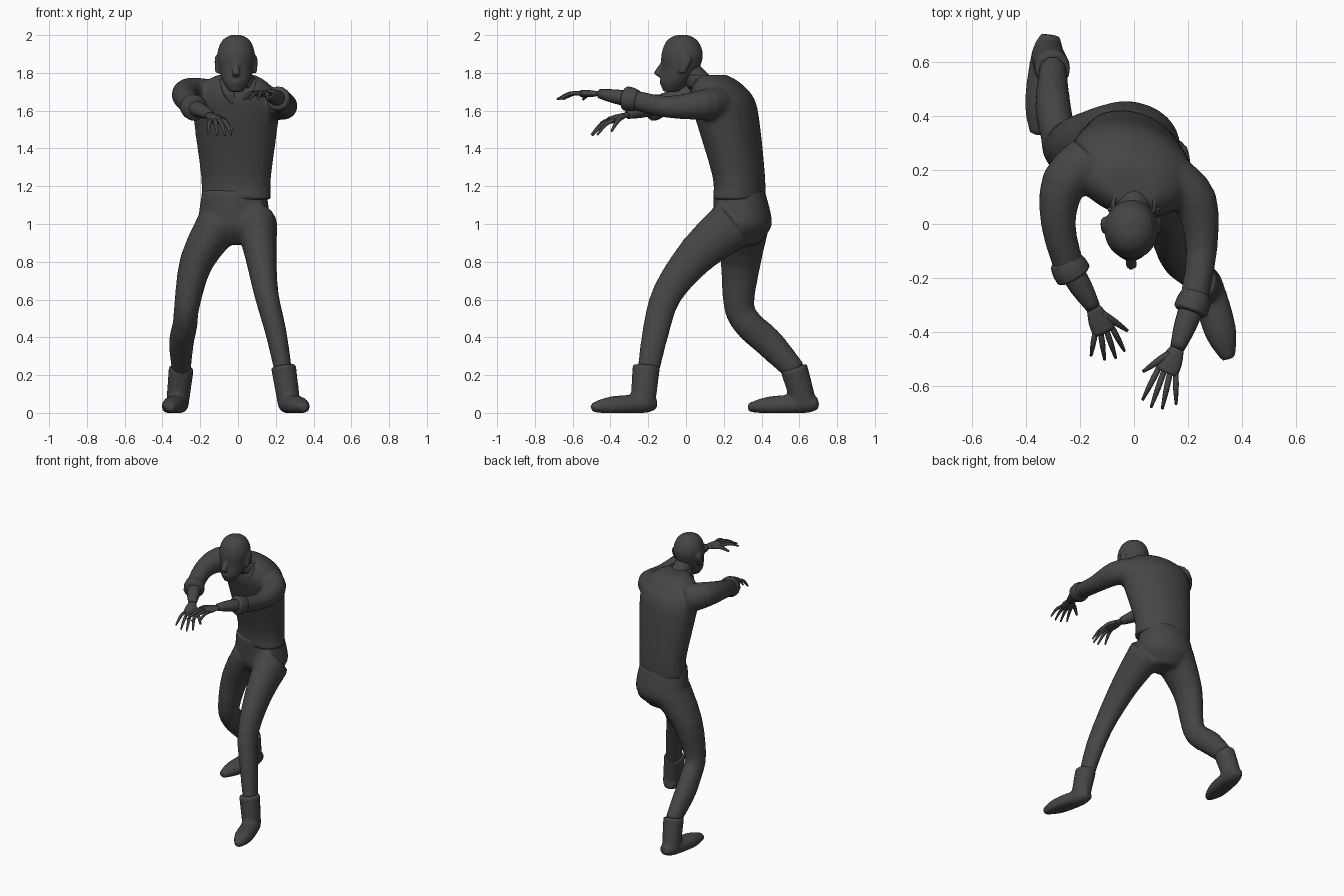
import bpy, bmesh, math
from mathutils import Vector

cube = bpy.data.objects.get("Cube")
if cube:
    bpy.data.objects.remove(cube)

COLOUR = (.06, .06, .06, 1)
charcoal = bpy.data.materials.new("charcoal")
charcoal.use_nodes = True
charcoal.diffuse_color = COLOUR
shader = charcoal.node_tree.nodes["Principled BSDF"]
shader.inputs["Base Color"].default_value = COLOUR

ACROSS = Vector((1, 0, 0))
UP = Vector((0, 0, 1))


def spline(points, steps=3):
    """Smooth curve through points whose fourth value is a radius."""
    points = [Vector(p) for p in points]
    padded = [points[0]] + points + [points[-1]]
    curve = []
    for before, start, end, after in zip(padded, padded[1:], padded[2:], padded[3:]):
        leave, arrive = (end - before) / 2, (after - start) / 2
        for step in range(steps):
            t = step / steps
            ease = t * t * (3 - 2 * t)
            curve.append(start.lerp(end, ease) + leave * (t * (1 - t) ** 2)
                         - arrive * (t * t * (1 - t)))
    return curve + [points[-1]]


def limb(bm, points, depth=1, side=ACROSS, axis=None, caps=True, sides=16):
    """Skin ellipses along a smooth path; depth is thickness over width."""
    path = spline(points)
    loops = []
    for i, centre in enumerate(path):
        ahead, behind = path[min(i + 1, len(path) - 1)], path[max(i - 1, 0)]
        tangent = (axis or (ahead - behind).xyz).normalized()
        wide = (side - tangent * side.dot(tangent)).normalized() * centre.w
        deep = tangent.cross(wide) * depth
        loop = []
        for k in range(sides):
            angle = math.tau * k / sides
            p = centre.xyz + wide * math.cos(angle) + deep * math.sin(angle)
            p.z = max(p.z, 0)
            loop.append(bm.verts.new(p))
        loops.append(loop)
    for low, high in zip(loops, loops[1:]):
        for k in range(sides):
            bm.faces.new((low[k - 1], low[k], high[k], high[k - 1]))
    if caps:
        bm.faces.new(loops[0])
        bm.faces.new(loops[-1])


def column(bm, x, profile, depth, turn=0, caps=True):
    """Stack level ellipses given as (y, z, half width), turned about z."""
    a = math.radians(turn)
    side = Vector((math.cos(a), math.sin(a), 0))
    limb(bm, [(x, *level) for level in profile], depth, side, UP, caps, sides=24)


def finish(name, bm, voxel=None):
    """Make a smooth object, fusing overlapping pieces when a voxel is given."""
    bmesh.ops.recalc_face_normals(bm, faces=bm.faces)
    for face in bm.faces:
        face.smooth = True
    mesh = bpy.data.meshes.new(name)
    bm.to_mesh(mesh)
    bm.free()
    mesh.materials.append(charcoal)
    part = bpy.data.objects.new(name, mesh)
    bpy.context.collection.objects.link(part)
    if voxel:
        fuse = part.modifiers.new("Fuse", "REMESH")
        fuse.mode = "VOXEL"
        fuse.voxel_size = voxel
        fuse.use_smooth_shade = True
        soften = part.modifiers.new("Soften", "SMOOTH")
        soften.iterations = 3
    return part


# Trousers: pelvis, forward left leg and trailing right leg
bm = bmesh.new()
column(bm, -.02, [(.3, .89, .1), (.3, .97, .18), (.3, 1.04, .19), (.28, 1.18, .17)],
       depth=.8, turn=-8)
limb(bm, [(.1, .25, 1, .11), (.12, .06, .84, .085), (.15, -.1, .63, .065),
          (.2, -.16, .43, .057), (.24, -.2, .22, .047)], depth=1.25)
limb(bm, [(-.1, .3, 1, .12), (-.22, .29, .8, .09), (-.27, .28, .57, .068),
          (-.28, .33, .47, .066), (-.3, .44, .37, .066), (-.3, .58, .22, .05)], depth=1.2)
finish("trousers", bm, voxel=.015)

# Shirt: turned torso with both sleeves reaching forward
right_sleeve = [(-.17, .23, 1.67, .1), (-.26, .15, 1.69, .085),
                (-.28, 0, 1.67, .065), (-.24, -.16, 1.62, .057)]
left_sleeve = [(.15, .16, 1.64, .09), (.23, .08, 1.63, .08),
               (.25, -.1, 1.62, .058), (.22, -.29, 1.66, .053)]
bm = bmesh.new()
column(bm, -.01, [(.28, 1.13, .19), (.28, 1.25, .19), (.22, 1.55, .23),
                  (.19, 1.67, .23), (.16, 1.75, .17), (.14, 1.79, .1)],
       depth=.7, turn=-18)
limb(bm, right_sleeve)
limb(bm, left_sleeve)
finish("shirt", bm, voxel=.014)

# Collar band with two folded points
bm = bmesh.new()
column(bm, 0, [(.1, 1.72, .1), (.07, 1.79, .08)], depth=.9, caps=False)
finish("collar", bm).modifiers.new("Cloth", "SOLIDIFY").thickness = .01
for name, s in (("left", 1), ("right", -1)):
    bm = bmesh.new()
    limb(bm, [(s * .08, .06, 1.77, .02), (s * .05, .03, 1.7, .03),
              (s * .02, .04, 1.63, .01)], depth=.3)
    finish(name + "_collar_point", bm)

# Neck
bm = bmesh.new()
limb(bm, [(0, .14, 1.68, .07), (0, .07, 1.75, .065), (-.01, 0, 1.83, .06)])
finish("neck", bm)

# Head: skull, nose, ears, brow and lips
FACE = -.01
bm = bmesh.new()
column(bm, FACE, [(-.02, 2, .03), (-.02, 1.97, .075), (-.02, 1.9, .1),
                  (-.03, 1.82, .09), (-.06, 1.75, .07), (-.08, 1.7, .035)], depth=1.1)
column(bm, FACE, [(-.12, 1.86, .01), (-.15, 1.8, .022), (-.13, 1.78, .015)], depth=.9)
for s in (-1, 1):
    column(bm, FACE + s * .1, [(-.02, 1.8, .01), (0, 1.86, .014), (0, 1.89, .01)], depth=2)
for height, half, front, radius in ((1.87, .06, -.12, .015), (1.75, .03, -.13, .012)):
    limb(bm, [(FACE - half, front + half / 2, height, radius),
              (FACE, front, height, radius),
              (FACE + half, front + half / 2, height, radius)], side=UP)
finish("head", bm, voxel=.008)


# Forearm, rolled cuff, palm, curled fingers and thumb
def lower_arm(name, sleeve, wrist, knuckles, inward, reach, drop):
    cuff, wrist, knuckles = Vector(sleeve[-1][:3]), Vector(wrist), Vector(knuckles)
    radius = sleeve[-1][3]
    forward = (wrist - cuff).normalized() * .04
    bm = bmesh.new()
    limb(bm, [(*(cuff - forward), radius), (*cuff, radius * 1.2),
              (*(cuff + forward), radius * 1.2)])
    finish(name + "_cuff", bm).modifiers.new("Bevel", "BEVEL").width = .008

    bm = bmesh.new()
    limb(bm, [(*cuff, .045), (*cuff.lerp(wrist, .5), .042), (*wrist, .027)], depth=.9)
    along = (knuckles - wrist).normalized()
    across = along.cross(UP).normalized() * inward
    limb(bm, [(*wrist, .026), (*wrist.lerp(knuckles, .5), .04), (*knuckles, .043)],
         depth=.45, side=across)

    def digit(base, tip, thick):
        bend = base.lerp(tip, .5) + UP * .016
        limb(bm, [(*base, thick), (*bend, thick), (*tip, thick / 2)],
             side=across, sides=8)

    fall = UP * drop
    for i in range(4):
        length = reach - .012 * (i - 1) ** 2
        digit(knuckles - along * .01 + across * (.033 - .022 * i),
              knuckles + along * length + across * (.04 - .04 * i) - fall, .0105)
    digit(wrist.lerp(knuckles, .3) + across * .02,
          knuckles + along * .03 + across * .08 - fall, .013)
    finish(name + "_hand", bm)


lower_arm("left", left_sleeve, (.16, -.46, 1.69), (.12, -.55, 1.69),
          inward=1, reach=.14, drop=.03)
lower_arm("right", right_sleeve, (-.15, -.31, 1.58), (-.11, -.4, 1.55),
          inward=-1, reach=.11, drop=.05)


# Boots: shaft and flat-soled foot
def boot(name, top, heel, toe):
    heel, toe = Vector(heel), Vector(toe)
    ankle = heel.lerp(toe, .2)
    bm = bmesh.new()
    limb(bm, [(*top, .067), (*ankle, .06)], depth=1.1)
    foot = []
    for t, width in ((0, .035), (.2, .06), (.7, .06), (1, .025)):
        foot.append((*(heel.lerp(toe, t) - UP * (.02 * t)), width))
    limb(bm, foot, depth=.85)
    finish(name, bm, voxel=.011)


boot("left_boot", (.24, -.21, .25), heel=(.25, -.16, .05), toe=(.35, -.5, .05))
boot("right_boot", (-.3, .57, .24), heel=(-.31, .7, .05), toe=(-.36, .33, .05))
